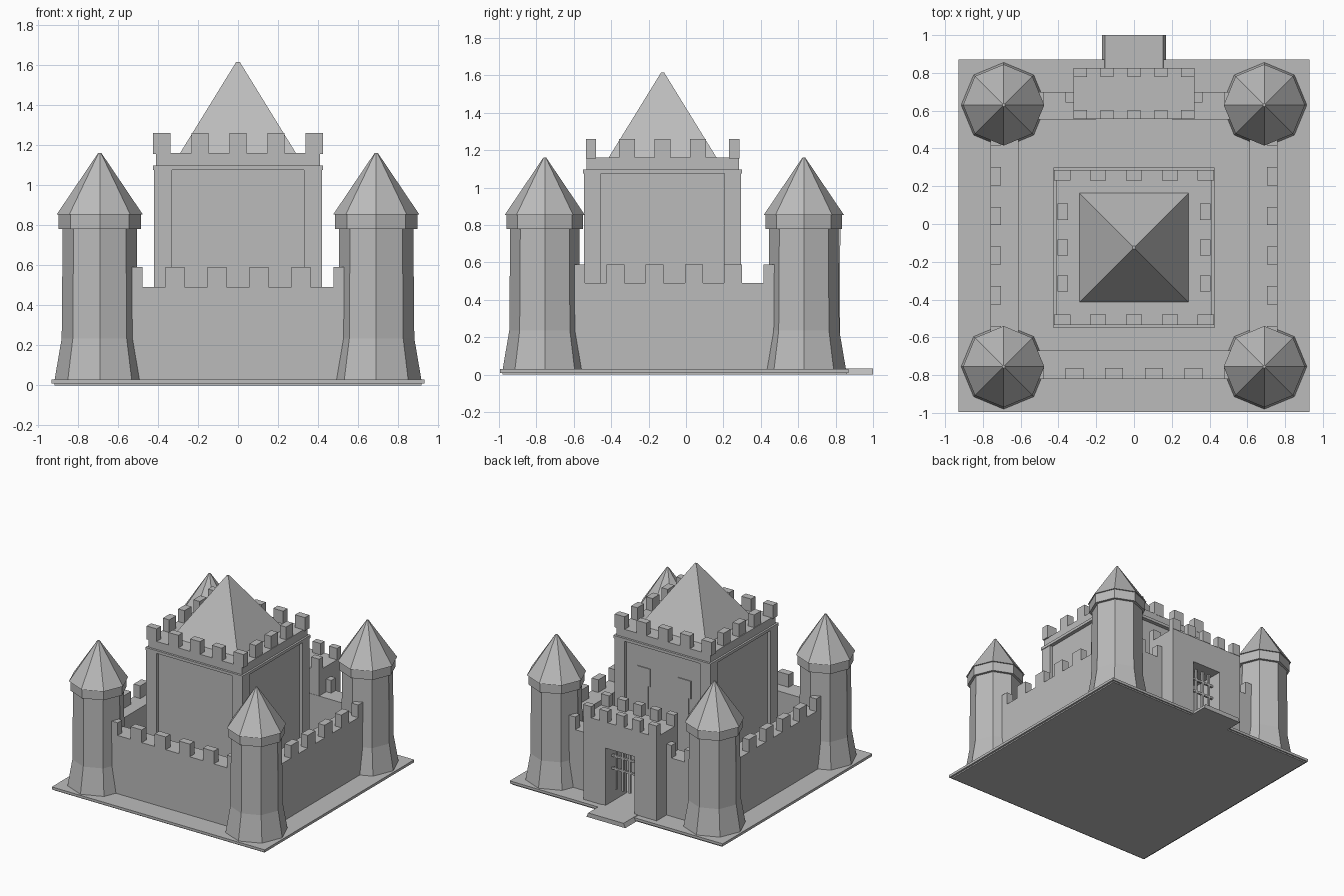
import bpy, bmesh, math
from mathutils import Matrix, Vector

old = bpy.data.objects.get("Cube")
if old:
    bpy.data.objects.remove(old, do_unlink=True)

stone = bpy.data.materials.new("grey stone")
stone.use_nodes = True
GREY = (0.5, 0.5, 0.5, 1)
stone.diffuse_color = GREY
stone.node_tree.nodes["Principled BSDF"].inputs["Base Color"].default_value = GREY


def finish(name, bm):
    mesh = bpy.data.meshes.new(name)
    bm.to_mesh(mesh)
    bm.free()
    mesh.materials.append(stone)
    ob = bpy.data.objects.new(name, mesh)
    bpy.context.scene.collection.objects.link(ob)
    return ob


def add_box(bm, x0, x1, y0, y1, z0, z1):
    size = Vector((x1 - x0, y1 - y0, z1 - z0))
    mid = Vector((x0 + x1, y0 + y1, z0 + z1)) / 2
    bmesh.ops.create_cube(bm, size=1, matrix=Matrix.Translation(mid) @ Matrix.Diagonal((*size, 1)))


def boxes(name, *items):
    bm = bmesh.new()
    for item in items:
        add_box(bm, *item)
    return finish(name, bm)


def turned(name, profile, sides, x, y, turn=0):
    """Faceted solid from (radius, height) pairs, capped at both ends."""
    bm = bmesh.new()
    rings = []
    for r, z in profile:
        angles = [turn + i * math.tau / sides for i in range(sides)]
        rings.append([bm.verts.new((x + r * math.cos(a), y + r * math.sin(a), z)) for a in angles])
    for low, high in zip(rings, rings[1:]):
        for i in range(sides):
            j = (i + 1) % sides
            bm.faces.new((low[i], low[j], high[j], high[i]))
    bm.faces.new(rings[0][::-1])
    bm.faces.new(rings[-1])
    return finish(name, bm)


# Ground slab with an undercut rim, and the gate step
boxes("ground_slab", (-0.915, 0.915, -0.98, 0.86, 0, 0.012), (-0.93, 0.93, -0.995, 0.87, 0.01, 0.03))
step = boxes("gate_step", (-0.17, 0.17, 0.56, 1.0, 0, 0.034))
for v in step.data.vertices:
    if v.co.z > 0.02:
        v.co.x *= 0.91

# Corner towers
TX, TY0, TY1 = 0.69, -0.755, 0.63
for side, x in (("left", TX), ("right", -TX)):
    for end, y in (("front", TY0), ("back", TY1)):
        tag = end + "_" + side
        turned(tag + "_tower", [(0.225, 0.03), (0.19, 0.235), (0.185, 0.78)], 8, x, y)
        turned(tag + "_tower_collar", [(0.205, 0.78), (0.205, 0.855)], 8, x, y)
        turned(tag + "_tower_roof", [(0.215, 0.853), (0.008, 1.16)], 8, x, y)

# Curtain walls
WALL = 0.49
boxes("front_wall", (-TX, TX, -0.82, -0.67, 0.03, WALL))
for side, s in (("left", 1), ("right", -1)):
    xs = sorted((s * 0.76, s * 0.612))
    boxes(side + "_wall", (*xs, TY0, TY1, 0.03, WALL))
    xs = sorted((s * 0.2, s * TX))
    boxes("back_wall_" + side, (*xs, 0.553, 0.70, 0.03, WALL))

# Battlements along the outer edge of each wall
offsets = [(i - 2.5) * 0.21 for i in range(6)]
H, TOP, T = 0.048, 0.59, 0.057
mid_y = (TY0 + TY1) / 2
boxes("front_battlements", *[(c - H, c + H, -0.82, -0.82 + T, WALL, TOP) for c in offsets])
boxes("back_battlements", *[(c - H, c + H, 0.70 - T, 0.70, WALL, TOP) for c in offsets])
for side, x0 in (("left", 0.76 - T), ("right", -0.76)):
    boxes(side + "_battlements",
          *[(x0, x0 + T, mid_y + c - H, mid_y + c + H, WALL, TOP) for c in offsets])

# Gatehouse with an open passage
GX, GY0, GY1, GZ = 0.32, 0.555, 0.823, 0.69
boxes("gatehouse",
      (-GX, -0.125, GY0, GY1, 0.03, GZ),
      (0.125, GX, GY0, GY1, 0.03, GZ),
      (-0.125, 0.125, GY0, GY1, 0.485, GZ))
gate_merlons = []
for i in range(5):
    c = (i - 2) * 0.1425
    for y0 in (GY0, GY1 - 0.045):
        gate_merlons.append((c - 0.035, c + 0.035, y0, y0 + 0.048, GZ, 0.78))
boxes("gatehouse_battlements", *gate_merlons)

# Half-raised portcullis
B = 0.008
bars = [(x - B, x + B, 0.74 - B, 0.74 + B, 0.14, 0.49) for x in (-0.09, -0.03, 0.03, 0.09)]
bars += [(-0.126, 0.126, 0.74 - B, 0.74 + B, z - B, z + B) for z in (0.3, 0.4)]
boxes("portcullis", *bars)

# Keep: body, corner piers, cornice and parapet
KY, BODY, PIER = -0.125, 0.395, 0.42
boxes("keep_body", (-BODY, BODY, KY - BODY, KY + BODY, 0.03, 1.1))
piers = []
for sx in (-1, 1):
    for sy in (-1, 1):
        xs = sorted((sx * PIER, sx * 0.33))
        ys = sorted((KY + sy * PIER, KY + sy * 0.33))
        piers.append((*xs, *ys, 0.03, 1.095))
boxes("keep_corner_piers", *piers)
boxes("keep_cornice", (-0.425, 0.425, KY - 0.425, KY + 0.425, 1.075, 1.097))
boxes("keep_parapet", (-0.41, 0.41, KY - 0.408, KY + 0.408, 1.09, 1.16))

# Keep battlements
merlons = []
for i in range(5):
    c = (i - 2) * 0.19
    for y0 in (KY - 0.41, KY + 0.355):
        merlons.append((c - 0.043, c + 0.043, y0, y0 + 0.055, 1.155, 1.26))
    if 0 < i < 4:
        for x0 in (-0.405, 0.35):
            merlons.append((x0, x0 + 0.055, KY + c - 0.043, KY + c + 0.043, 1.155, 1.26))
boxes("keep_battlements", *merlons)
turned("keep_roof", [(0.29 * math.sqrt(2), 1.158), (0.012, 1.615)], 4, 0, KY, math.pi / 4)

# Stepped window panels on the gate side of the keep
face_y = KY + BODY
for side, s in (("left", 1), ("right", -1)):
    wide = sorted((s * 0.12, s * 0.235))
    slim = sorted((s * 0.14, s * 0.215))
    boxes("keep_window_" + side,
          (*wide, face_y - 0.002, face_y + 0.007, 0.76, 0.9),
          (*slim, face_y - 0.002, face_y + 0.007, 0.58, 0.76))
